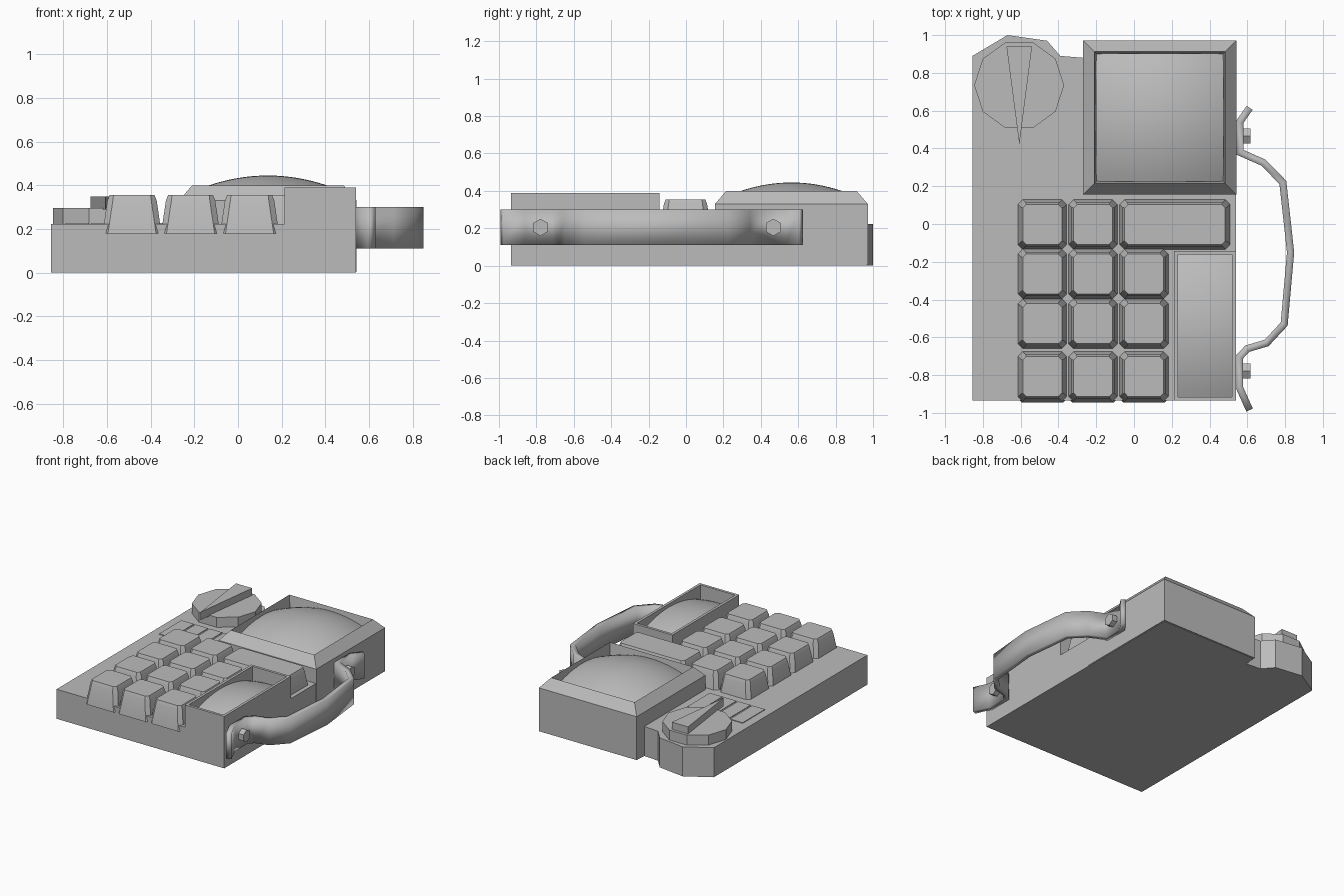
import bpy, bmesh, math
from mathutils import Vector

cube = bpy.data.objects.get("Cube")
if cube:
    bpy.data.objects.remove(cube)

grey = bpy.data.materials.new("plain_grey")
grey.use_nodes = True
COLOUR = (0.5, 0.5, 0.5, 1)
grey.diffuse_color = COLOUR
grey.node_tree.nodes["Principled BSDF"].inputs["Base Color"].default_value = COLOUR


def finish(name, bm, fix=True):
    if fix:
        bmesh.ops.recalc_face_normals(bm, faces=bm.faces)
    mesh = bpy.data.meshes.new(name)
    bm.to_mesh(mesh)
    bm.free()
    mesh.materials.append(grey)
    obj = bpy.data.objects.new(name, mesh)
    bpy.context.collection.objects.link(obj)
    bpy.ops.object.select_all(action="DESELECT")
    obj.select_set(True)
    bpy.context.view_layer.objects.active = obj
    bpy.ops.object.shade_smooth_by_angle(angle=math.radians(32))
    return obj


def loft(name, rings):
    """Join rings of points into a closed skin with both ends capped."""
    bm = bmesh.new()
    loops = [[bm.verts.new(p) for p in ring] for ring in rings]
    n = len(loops[0])
    for a, b in zip(loops, loops[1:]):
        for i in range(n):
            j = (i + 1) % n
            bm.faces.new((a[i], a[j], b[j], b[i]))
    bm.faces.new(loops[0][::-1])
    bm.faces.new(loops[-1])
    return finish(name, bm)


def prism(name, outline, z0, z1):
    return loft(name, [[(x, y, z) for x, y in outline] for z in (z0, z1)])


def rect(x0, x1, y0, y1, z, inset=0.0):
    x0, x1, y0, y1 = x0 + inset, x1 - inset, y0 + inset, y1 - inset
    return [(x0, y0, z), (x1, y0, z), (x1, y1, z), (x0, y1, z)]


def octagon(x0, x1, y0, y1, z, inset, cut):
    """Rectangle with clipped corners."""
    pts = [Vector(p) for p in rect(x0, x1, y0, y1, z, inset)]
    ring = []
    for i, p in enumerate(pts):
        for q in (pts[i - 1], pts[(i + 1) % 4]):
            ring.append(p + (q - p).normalized() * cut)
    return ring


def dome(name, x0, x1, y0, y1, peak, bulge, n=20):
    """Rectangular sheet bulging upward in the middle."""
    bm = bmesh.new()
    bmesh.ops.create_grid(bm, x_segments=n, y_segments=n, size=0.5)
    cx, cy = (x0 + x1) / 2, (y0 + y1) / 2
    for v in bm.verts:
        dx, dy = v.co.x * (x1 - x0), v.co.y * (y1 - y0)
        v.co = (cx + dx, cy + dy, peak - bulge * (dx * dx + dy * dy))
    return finish(name, bm, fix=False)


# Main body with the bulge behind the dial
prism("body", [(-0.855, -0.935), (0.54, -0.935), (0.54, 0.15), (0.535, 0.965),
               (-0.265, 0.965), (-0.27, 0.88), (-0.39, 0.89), (-0.46, 0.97),
               (-0.67, 1.0), (-0.855, 0.89)], 0, 0.222)

# Screen housing with sloped bezel and recessed bulging glass
box = (-0.27, 0.543, 0.155, 0.972)
loft("screen_housing", [rect(*box, 0.004), rect(*box, 0.33), rect(*box, 0.40, 0.06),
                        rect(*box, 0.28, 0.075)])
dome("screen_glass", -0.2, 0.473, 0.225, 0.902, 0.445, 0.62)

# Raised tray with a bulging panel
box = (0.212, 0.54, -0.935, -0.142)
loft("tray", [rect(*box, 0.222), rect(*box, 0.39), rect(*box, 0.39, 0.02),
              rect(*box, 0.25, 0.02)])
dome("tray_panel", 0.232, 0.52, -0.915, -0.162, 0.378, 0.6)


# Keypad
def key(name, x0, x1, y0, y1):
    loft(name, [octagon(x0, x1, y0, y1, 0.18, 0, 0.025),
                octagon(x0, x1, y0, y1, 0.33, 0.022, 0.025),
                octagon(x0, x1, y0, y1, 0.355, 0.032, 0.018)])


columns = [-0.62, -0.352, -0.082]
rows = [-0.945, -0.665, -0.402, -0.14]
for r, y in enumerate(rows):
    for c, x in enumerate(columns):
        wide = r == 3 and c == 2
        key("wide_key" if wide else f"key_{r}_{c}",
            x, 0.515 if wide else x + 0.27, y, y + 0.275)

# Flat label plates below the dial
for i in range(4):
    x = -0.79 + i * 0.118
    prism(f"label_plate_{i}", [p[:2] for p in rect(x, x + 0.105, 0.19, 0.455, 0)],
          0.22, 0.227)

# Dial and its pointer
ring = [(-0.608 + 0.238 * math.cos(a), 0.735 + 0.238 * math.sin(a))
        for a in (math.tau * i / 10 for i in range(10))]
prism("dial", ring, 0.21, 0.297)
prism("dial_pointer", [(-0.675, 0.94), (-0.607, 0.42), (-0.54, 0.94)], 0.29, 0.35)

# Side strap handle
path = [(0.612, -0.985), (0.558, -0.865), (0.558, -0.705), (0.6, -0.66), (0.702, -0.63),
        (0.795, -0.53), (0.829, -0.15), (0.788, 0.22), (0.685, 0.325), (0.56, 0.38),
        (0.56, 0.54), (0.612, 0.615)]
bm = bmesh.new()
low, high = [[bm.verts.new((x, y, z)) for x, y in path] for z in (0.11, 0.30)]
for i in range(len(path) - 1):
    bm.faces.new((low[i], low[i + 1], high[i + 1], high[i]))
strap = finish("strap_handle", bm, fix=False)
solid = strap.modifiers.new("thickness", "SOLIDIFY")
solid.thickness = 0.038
solid.offset = 0
solid.use_even_offset = True

# Hex bolts holding the strap
for name, y in (("front_bolt", -0.778), ("back_bolt", 0.467)):
    loft(name, [[(x, y + 0.046 * math.sin(a), 0.205 + 0.046 * math.cos(a))
                 for a in (math.tau * i / 6 for i in range(6))] for x in (0.535, 0.618)])
